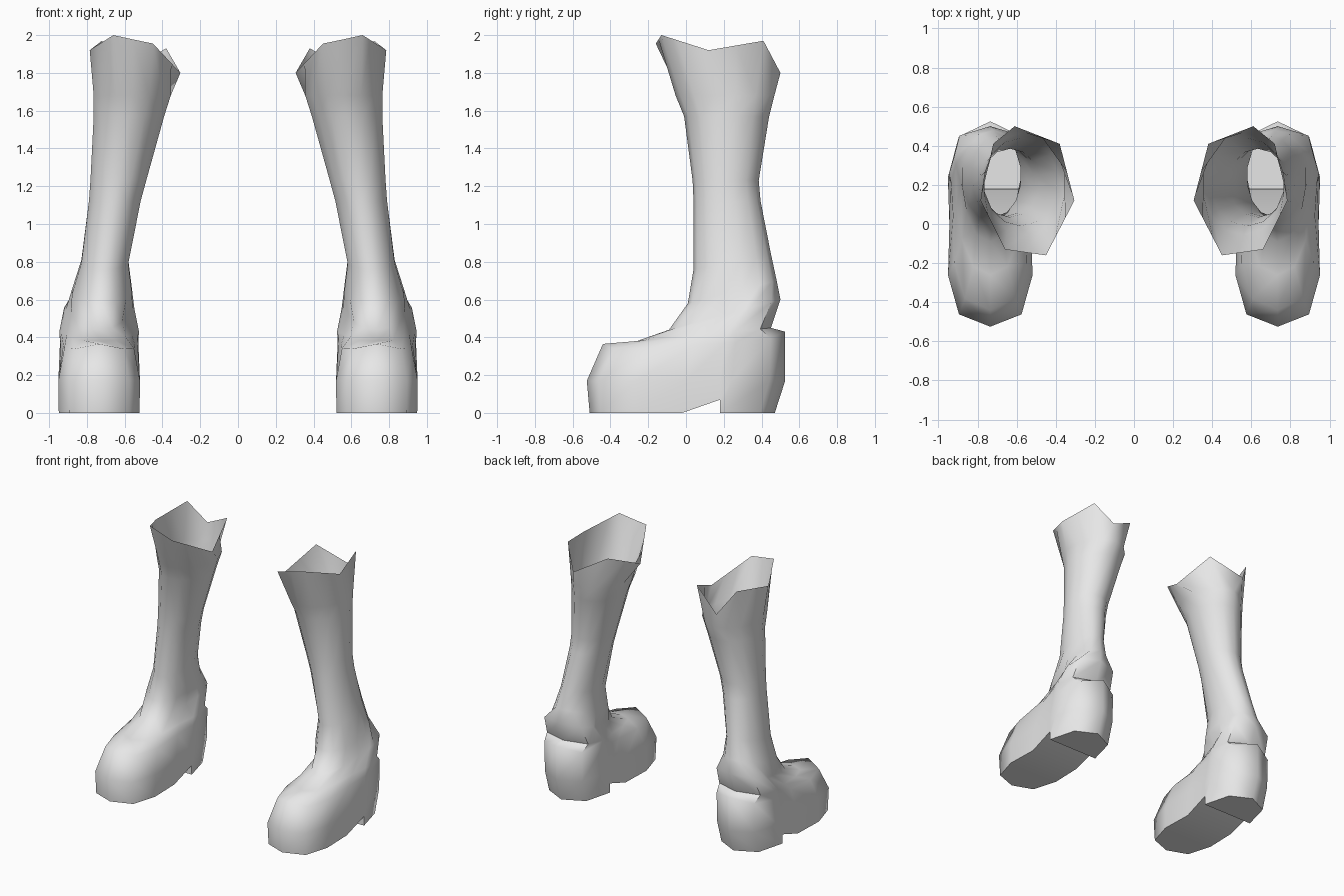
import bpy, bmesh, math

if "Cube" in bpy.data.objects:
    bpy.data.objects.remove(bpy.data.objects["Cube"])

leather = bpy.data.materials.new("grey_leather")
leather.diffuse_color = (0.8, 0.8, 0.8, 1)
leather.use_nodes = True
leather.node_tree.nodes["Principled BSDF"].inputs["Base Color"].default_value = leather.diffuse_color

FOOT_X = 0.735
# Half footprint from toe to heel: widths, and positions along the foot (0 to 1)
WIDTHS = [0, .16, .216, .209, .215, .216, .16, 0]
ALONG = [0, .06, .25, .5, .67, .73, .92, 1]


def lerp(a, b, t):
    return a + (b - a) * t


def mix(a, b, t):
    return tuple(lerp(p, q, t) for p, q in zip(a, b))


def closed(outer, inner):
    """Loop order: front, outer side, back, inner side."""
    return outer + inner[-2:0:-1]


def foot_ring(y0, y1, s0, s1, z0, z1, dip=0):
    """Scaled footprint; width scale and height run from front to back."""
    sides = []
    for s in (1, -1):
        sides.append([(FOOT_X + s * w * lerp(s0, s1, t), lerp(y0, y1, t),
                       lerp(z0, z1, t) - dip * w / .215)
                      for w, t in zip(WIDTHS, ALONG)])
    return closed(*sides)


def leg_ring(x0, x1, y0, y1, z0, z1):
    """Oval ring of the shaft, tilted from front to back."""
    cx, cy, rx, ry = (x0 + x1) / 2, (y0 + y1) / 2, (x1 - x0) / 2, (y1 - y0) / 2
    sides = []
    for s in (1, -1):
        pts = []
        for k in range(8):
            a = math.pi * k / 7
            pts.append((cx + s * rx * math.sin(a) * 1.02, cy - ry * math.cos(a),
                        lerp(z0, z1, (1 - math.cos(a)) / 2)))
        sides.append(pts)
    return closed(*sides)


def rim_side(front, corner, side, rear, back):
    """Half of the angular rim, with its straight edges subdivided."""
    return [front, corner, mix(corner, side, .33), mix(corner, side, .67),
            side, mix(side, rear, .5), rear, back]


# Sole, with the arch rising to a vertical heel step
sole = foot_ring(-.51, .47, .99, .99, 0, 0)
for i in (4, -4):
    sole[i] = (sole[i][0], .18, .07)
for i in (5, -5):
    sole[i] = (sole[i][0], .181, 0)

# Foot: widest line, toe top, instep with heel ledge, ankle front
foot = [sole,
        foot_ring(-.525, .525, 1, 1, .17, .17),
        foot_ring(-.44, .525, .8, 1.02, .365, .43, .04),
        foot_ring(-.26, .45, .5, 1.15, .38, .45),
        foot_ring(-.09, .50, .4, 1.03, .44, .60)]

# Ankle and shaft
shaft = [leg_ring(.56, .88, .01, .48, .58, .70),
         leg_ring(.58, .83, .04, .45, .76, .84),
         leg_ring(.515, .79, .04, .395, 1.12, 1.12),
         leg_ring(.485, .782, .035, .385, 1.23, 1.23),
         leg_ring(.39, .765, -.01, .44, 1.57, 1.57),
         leg_ring(.355, .765, -.055, .468, 1.68, 1.68)]

# Slanted rim
front, back = (.555, -.145, 1.977), (.61, .50, 1.8)
outer_rim = rim_side(front, (.66, -.13, 2), (.785, .12, 1.92), (.72, .41, 1.97), back)
inner_rim = rim_side(front, (.45, -.16, 1.955), (.305, .12, 1.8), (.38, .41, 1.93), back)
rings = foot + shaft + [closed(outer_rim, inner_rim)]

# Skin the rings into one open shell
bm = bmesh.new()
grid = [[bm.verts.new(p) for p in ring] for ring in rings]
n = len(grid[0])
for lo, hi in zip(grid, grid[1:]):
    for j in range(n):
        k = (j + 1) % n
        bm.faces.new((lo[j], lo[k], hi[k], hi[j]))

# Close the underside with strips from side to side
base = grid[0]
for j in range(7):
    loop = [base[j], base[-j % n], base[-(j + 1) % n], base[j + 1]]
    bm.faces.new(list(dict.fromkeys(loop)))

mesh = bpy.data.meshes.new("boot_pair")
bm.to_mesh(mesh)
bm.free()
mesh.materials.append(leather)
boots = bpy.data.objects.new("boot_pair", mesh)
bpy.context.collection.objects.link(boots)
bpy.context.view_layer.objects.active = boots
boots.select_set(True)
bpy.ops.object.shade_smooth_by_angle(angle=math.radians(60))

# Second boot
mirror = boots.modifiers.new("other_boot", 'MIRROR')
mirror.use_mirror_merge = False
